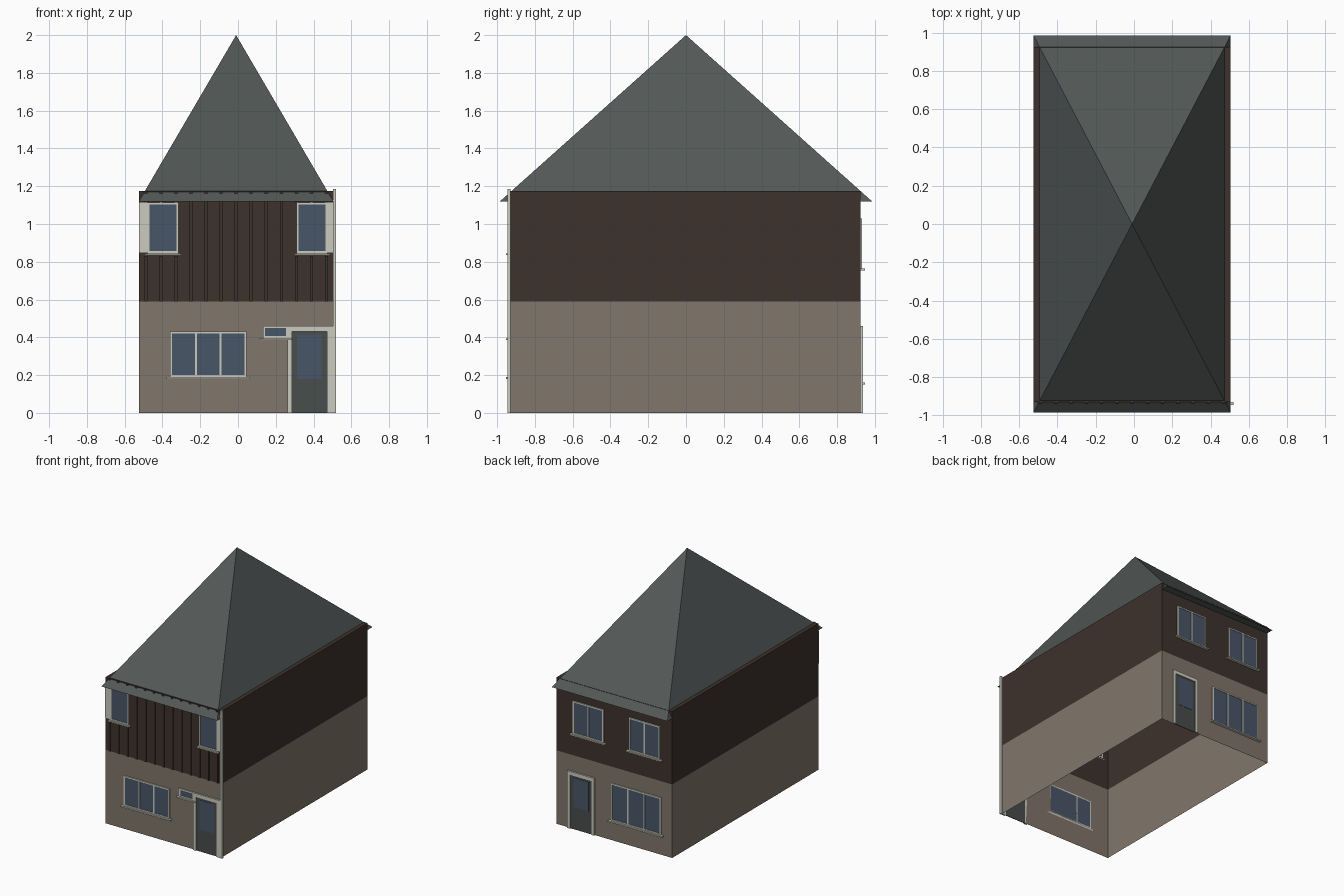
import bpy, bmesh

if "Cube" in bpy.data.objects:
    bpy.data.objects.remove(bpy.data.objects["Cube"])


def material(name, rgb):
    m = bpy.data.materials.new(name)
    m.diffuse_color = (*rgb, 1)
    m.use_nodes = True
    m.node_tree.nodes["Principled BSDF"].inputs["Base Color"].default_value = m.diffuse_color
    return m


BRICK = material("brick", (0.22, 0.18, 0.145))
TIMBER = material("timber", (0.047, 0.032, 0.026))
SLATE = material("slate", (0.085, 0.095, 0.093))
WHITE = material("white_trim", (0.6, 0.6, 0.53))
GLASS = material("glass", (0.065, 0.093, 0.136))
DOOR = material("door_paint", (0.065, 0.074, 0.07))

X0, X1 = -0.525, 0.505       # side walls
YF, YB = -0.93, 0.925        # front and back wall planes


def finish(name, bm, mat):
    me = bpy.data.meshes.new(name)
    bm.to_mesh(me)
    bm.free()
    me.materials.append(mat)
    ob = bpy.data.objects.new(name, me)
    bpy.context.collection.objects.link(ob)
    return ob


def boxes(name, mat, *bounds, drop=()):
    """One object made of boxes; drop removes 'top' / 'bottom' faces."""
    bm = bmesh.new()
    for x0, x1, y0, y1, z0, z1 in bounds:
        vs = bmesh.ops.create_cube(bm, size=1)["verts"]
        for v in vs:
            v.co = (x1 if v.co.x > 0 else x0,
                    y1 if v.co.y > 0 else y0,
                    z1 if v.co.z > 0 else z0)
    bm.normal_update()
    gone = [f for f in bm.faces if (f.normal.z > 0.9 and "top" in drop)
            or (f.normal.z < -0.9 and "bottom" in drop)]
    bmesh.ops.delete(bm, geom=gone, context="FACES_ONLY")
    return finish(name, bm, mat)


def slab(front, depth):
    """y range of something standing proud of the front or back wall."""
    return (YF - depth, YF) if front else (YB, YB + depth)


def window(name, front, x0, x1, z0, z1, panes=1, bar=0.011, sill=0.018):
    y = slab(front, 0.008)
    bars = [(x0, x1, *y, z0, z0 + bar), (x0, x1, *y, z1 - bar, z1)]
    step = (x1 - x0 - bar) / panes
    for i in range(panes + 1):
        bx = x0 + i * step
        bars.append((bx, bx + bar, *y, z0 + bar, z1 - bar))
    boxes(name + "_frame", WHITE, *bars)
    boxes(name + "_glass", GLASS,
          (x0 + bar, x1 - bar, *slab(front, 0.004), z0 + bar, z1 - bar))
    boxes(name + "_sill", WHITE,
          (x0 - sill, x1 + sill, *slab(front, 0.022), z0 - 0.01, z0))


def door(name, front, x0, x1, jl, jr, top=0.46, head=0.028):
    y = slab(front, 0.013)
    a, b, c = x0 + jl, x1 - jr, top - head
    boxes(name + "_frame", WHITE, (x0, a, *y, 0, top), (b, x1, *y, 0, top),
          (a, b, *y, c, top))
    boxes(name, DOOR, (a, b, *slab(front, 0.005), 0, c))
    boxes(name + "_glass", GLASS,
          (a + 0.027, b - 0.027, *slab(front, 0.007), 0.18, c - 0.018))


# walls: open underneath, hollow, capped by the upper storey
boxes("lower_walls", BRICK, (X0, X1, YF, YB, 0, 0.59), drop=("top", "bottom"))
boxes("upper_walls", TIMBER, (X0, X1, YF, YB, 0.59, 1.175), drop=("bottom",))

# pyramid roof with front and back overhang
bm = bmesh.new()
base = [bm.verts.new(p) for p in ((X0, -0.985, 1.12), (X1, -0.985, 1.12),
                                  (X1, 0.985, 1.12), (X0, 0.985, 1.12))]
apex = bm.verts.new((-0.01, 0, 2))
for i in range(4):
    bm.faces.new((base[i], base[(i + 1) % 4], apex))
bm.faces.new(base[::-1])
finish("roof", bm, SLATE)

# vertical cladding battens, stopping under the two upper windows
battens = []
for i in range(13):
    x = -0.488 + i * 0.0797
    spans = [(0.59, 1.175)]
    if i < 3 or i > 9:
        spans = [(0.59, 0.83), (1.115, 1.175)]
    battens += [(x - 0.008, x + 0.008, YF - 0.008, YF, a, b) for a, b in spans]
boxes("front_battens", TIMBER, *battens)

# front openings
window("front_upper_left_window", True, -0.48, -0.315, 0.845, 1.115, sill=0.012)
window("front_upper_right_window", True, 0.31, 0.475, 0.845, 1.115, sill=0.012)
window("front_large_window", True, -0.36, 0.045, 0.19, 0.43, panes=3)
window("front_small_window", True, 0.133, 0.265, 0.395, 0.46)
door("front_door", True, 0.262, X1, 0.023, 0.035)

# white corner panels beside the upper windows, and the drainpipe
boxes("corner_panels", WHITE, (X0, -0.48, *slab(True, 0.006), 0.85, 1.115),
      (0.475, X1, *slab(True, 0.006), 0.85, 1.115))
boxes("drainpipe", WHITE, (0.502, 0.52, -0.945, -0.929, 0, 1.185))

# back openings
window("back_upper_window_a", False, 0.08, 0.355, 0.765, 1.03, panes=2)
window("back_upper_window_b", False, -0.42, -0.145, 0.765, 1.03, panes=2)
window("back_large_window", False, -0.43, 0.015, 0.16, 0.46, panes=3)
door("back_door", False, 0.16, 0.4, 0.025, 0.025)
